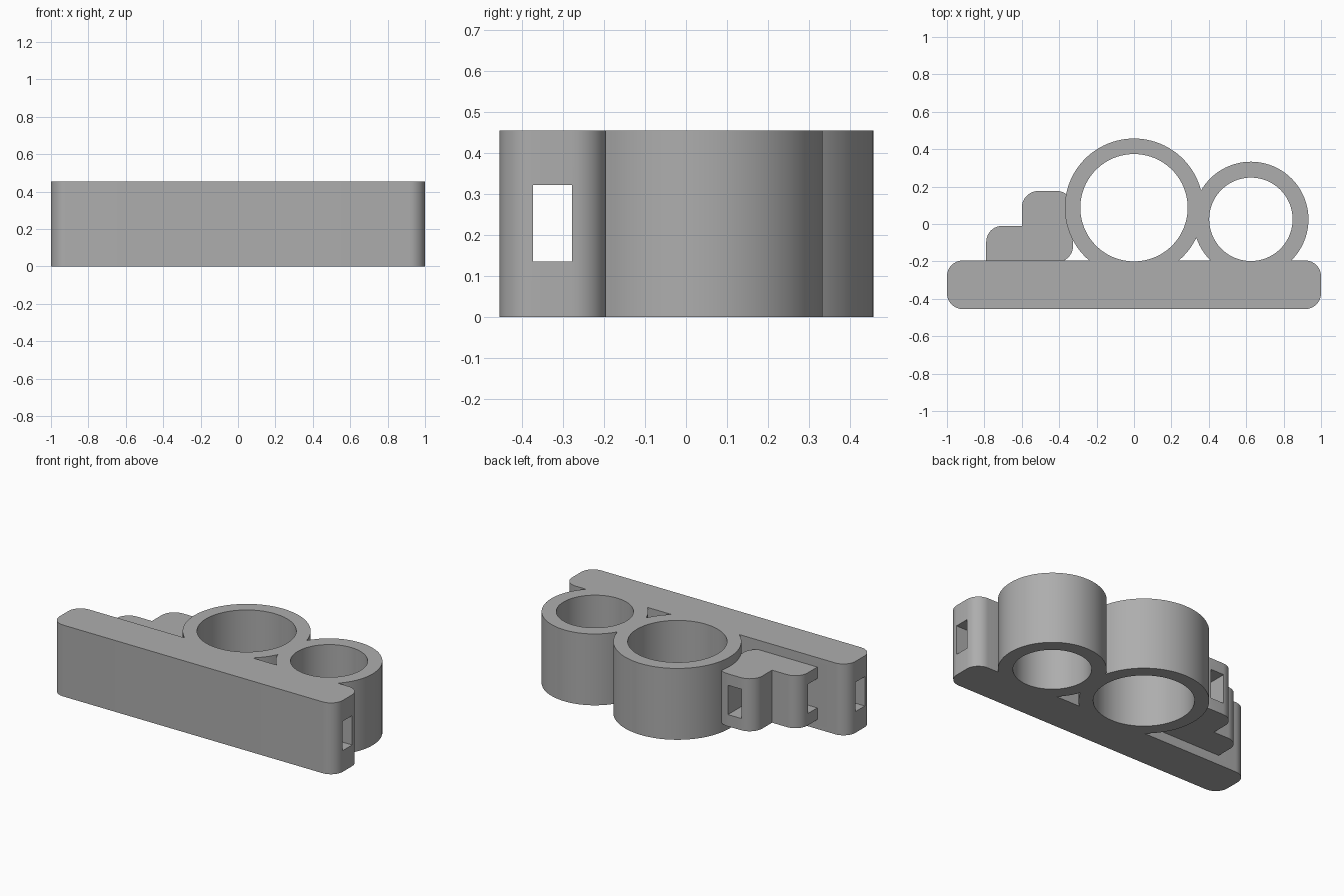
import bpy, bmesh, math

if "Cube" in bpy.data.objects:
    bpy.data.objects.remove(bpy.data.objects["Cube"])

H = 0.455            # full height
MID = H / 2

grey = bpy.data.materials.new("plain grey")
grey.diffuse_color = (0.42, 0.42, 0.42, 1)
grey.use_nodes = True
grey.node_tree.nodes["Principled BSDF"].inputs["Base Color"].default_value = grey.diffuse_color


def prism(name, pts, z0, z1):
    """Extrude a plan outline from z0 to z1."""
    bm = bmesh.new()
    face = bm.faces.new([bm.verts.new((x, y, z0)) for x, y in pts])
    top = bmesh.ops.extrude_face_region(bm, geom=[face])["geom"]
    for v in top:
        if isinstance(v, bmesh.types.BMVert):
            v.co.z = z1
    bmesh.ops.recalc_face_normals(bm, faces=bm.faces)
    mesh = bpy.data.meshes.new(name)
    bm.to_mesh(mesh)
    bm.free()
    mesh.materials.append(grey)
    ob = bpy.data.objects.new(name, mesh)
    bpy.context.collection.objects.link(ob)
    return ob


def rounded(x0, x1, y0, y1, radii):
    """Rectangle outline; radii run from back right, anticlockwise."""
    pts = []
    corners = [(x1, y1, -1, -1), (x0, y1, 1, -1), (x0, y0, 1, 1), (x1, y0, -1, 1)]
    for i, ((x, y, sx, sy), r) in enumerate(zip(corners, radii)):
        if r == 0:
            pts.append((x, y))
            continue
        for k in range(11):
            a = math.pi / 2 * (i + k / 10)
            pts.append((x + sx * r + r * math.cos(a), y + sy * r + r * math.sin(a)))
    return pts


def circle(cx, cy, r, n=96):
    return [(cx + r * math.cos(2 * math.pi * k / n),
             cy + r * math.sin(2 * math.pi * k / n)) for k in range(n)]


def combine(target, other, operation):
    """Apply a boolean and remove the helper."""
    mod = target.modifiers.new("combine", 'BOOLEAN')
    mod.operation, mod.solver, mod.object = operation, 'EXACT', other
    bpy.context.view_layer.objects.active = target
    bpy.ops.object.modifier_apply(modifier=mod.name)
    bpy.data.objects.remove(other, do_unlink=True)


def box(x0, x1, y0, y1, z0, z1):
    return prism("cutter", [(x0, y0), (x1, y0), (x1, y1), (x0, y1)], z0, z1)


# Long front bar with rounded ends
holder = prism("holder_body", rounded(-1, 1, -0.455, -0.195, [0.085] * 4), 0, H)

# Two round cups: centre, outer radius, inner radius
cups = [(0, 0.087, 0.37, 0.287), (0.625, 0.025, 0.308, 0.223)]
for cx, cy, ro, ri in cups:
    combine(holder, prism("cup", circle(cx, cy, ro), 0, H), 'UNION')

# Stepped block, shorter than the bar
Z0, Z1 = 0.06, 0.395
combine(holder, prism("low_step", rounded(-0.79, -0.45, -0.25, -0.01, [0, 0.085, 0, 0]), Z0, Z1), 'UNION')
combine(holder, prism("high_step", rounded(-0.6, -0.325, -0.205, 0.177, [0.09] * 4), Z0, Z1), 'UNION')

# Open cup holes
for cx, cy, ro, ri in cups:
    combine(holder, prism("cutter", circle(cx, cy, ri), -0.1, H + 0.1), 'DIFFERENCE')

# Rectangular slots: along the bar, and through each step
S0, S1 = 0.135, 0.322
for x0, x1, y0, y1 in [(-1.1, 1.1, -0.373, -0.278),
                       (-0.9, -0.45, -0.194, -0.1),
                       (-0.515, -0.42, -0.194, 0.3)]:
    combine(holder, box(x0, x1, y0, y1, S0, S1), 'DIFFERENCE')

# Smooth curves, sharp edges
bpy.ops.object.select_all(action='DESELECT')
holder.select_set(True)
bpy.context.view_layer.objects.active = holder
bpy.ops.object.shade_smooth_by_angle(angle=math.radians(30))
